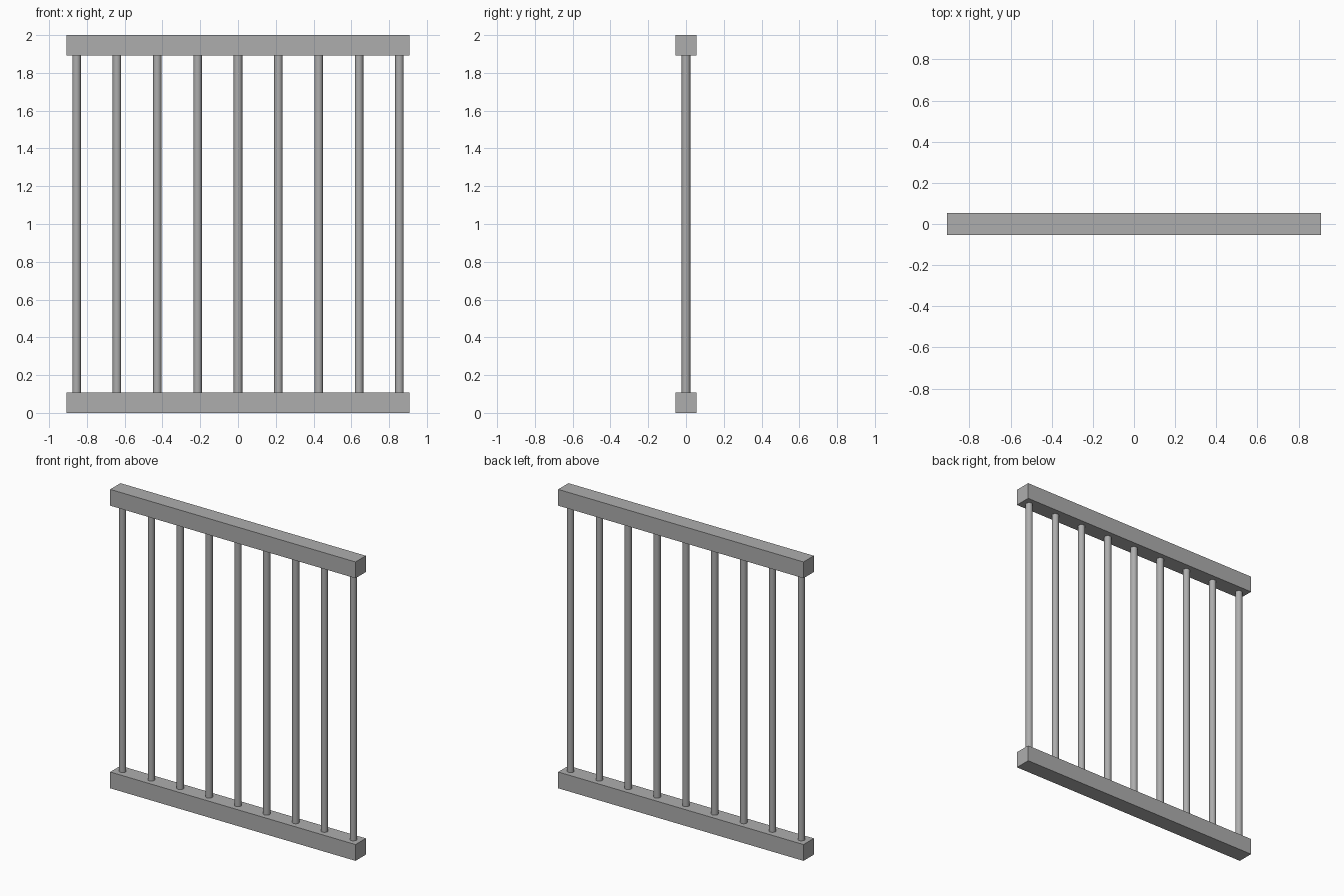
import bpy

if "Cube" in bpy.data.objects:
    bpy.data.objects.remove(bpy.data.objects["Cube"])

LENGTH, RAIL, HEIGHT = 1.816, 0.109, 2.0
BAR_COUNT, BAR_SPACING, BAR_RADIUS = 9, 0.2136, 0.0225

# Dark grey metal
metal = bpy.data.materials.new("dark_grey")
metal.diffuse_color = (0.42, 0.42, 0.42, 1)
metal.use_nodes = True
metal.node_tree.nodes["Principled BSDF"].inputs["Base Color"].default_value = metal.diffuse_color


def add_rail(name, z):
    bpy.ops.mesh.primitive_cube_add(size=1, location=(0, 0, z))
    rail = bpy.context.object
    rail.name = name
    rail.scale = (LENGTH, RAIL, RAIL)
    bpy.ops.object.transform_apply(location=False, rotation=False, scale=True)
    rail.data.materials.append(metal)


def add_bar(index):
    x = (index - (BAR_COUNT - 1) / 2) * BAR_SPACING
    bpy.ops.mesh.primitive_cylinder_add(
        vertices=16, radius=BAR_RADIUS, depth=HEIGHT - 2 * RAIL + 0.004,
        location=(x, 0, HEIGHT / 2))
    bar = bpy.context.object
    bar.name = f"bar_{index + 1}"
    bar.data.materials.append(metal)
    bpy.ops.object.shade_smooth_by_angle()


# Square rails at bottom and top
add_rail("bottom_rail", RAIL / 2)
add_rail("top_rail", HEIGHT - RAIL / 2)

# Evenly spaced round bars between the rails
for i in range(BAR_COUNT):
    add_bar(i)
